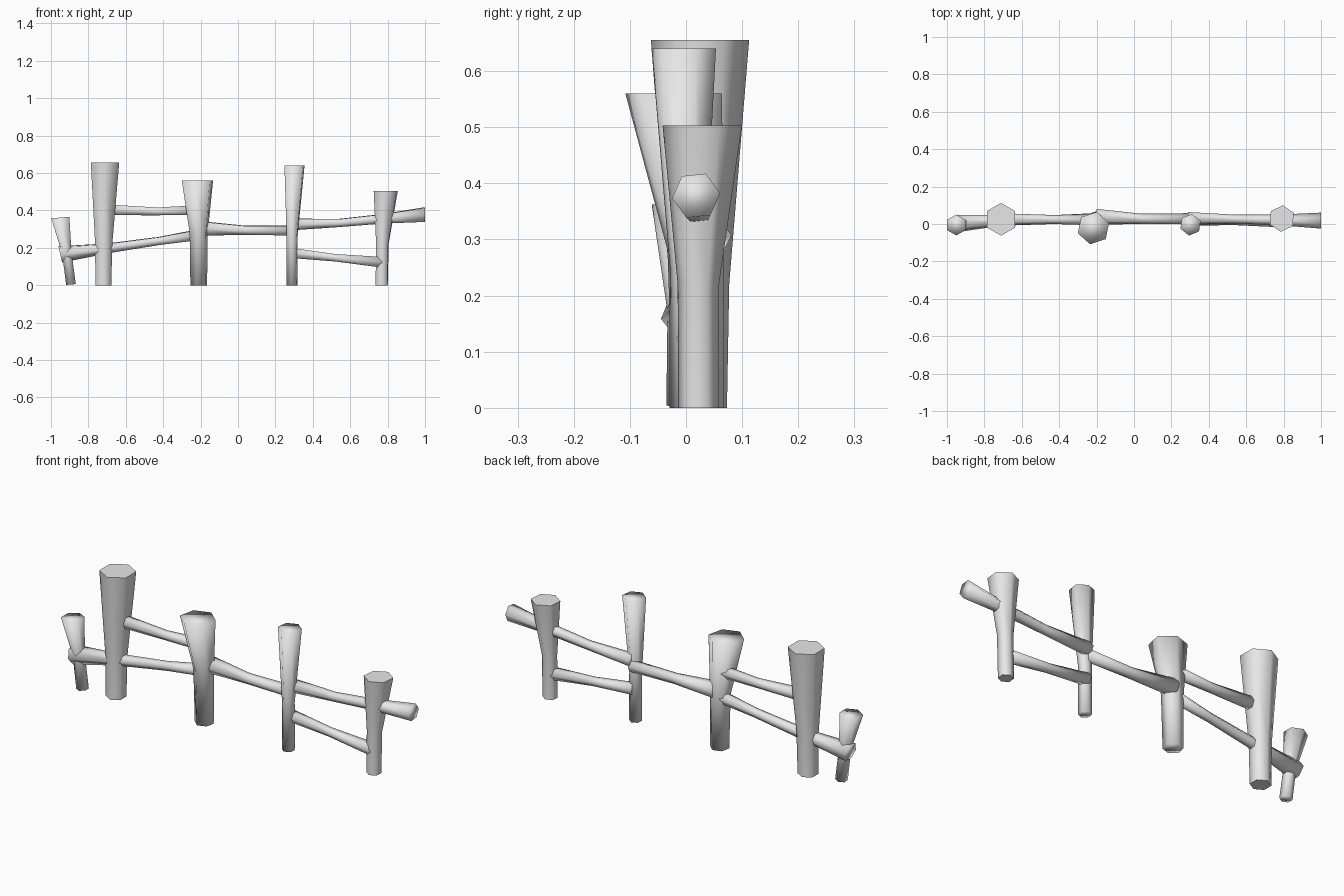
import bpy
import bmesh
from math import cos, sin, tau, radians

default = bpy.data.objects.get("Cube")
if default:
    bpy.data.objects.remove(default, do_unlink=True)

wood = bpy.data.materials.new("plain grey")
wood.use_nodes = True
GREY = (0.8, 0.8, 0.8, 1)
wood.diffuse_color = GREY
wood.node_tree.nodes["Principled BSDF"].inputs["Base Color"].default_value = GREY

SIDES = 6


def log(name, stations, upright, turn=0, lean=0, flat_ends=False):
    """Six-sided log lofted through (x, y, z, radius) stations."""
    bm = bmesh.new()
    rings = []
    for x, y, z, r in stations:
        ring = []
        for i in range(SIDES):
            a = tau * i / SIDES + radians(turn)
            # v runs along y, so a vertex points to the front and the back
            v, u = r * cos(a), r * sin(a)
            if upright:
                co = (x + u, y + v, z + lean * u)
            else:
                co = (x + lean * u, y + v, z + u)
            ring.append(bm.verts.new(co))
        rings.append(ring)
    for low, high in zip(rings, rings[1:]):
        for i in range(SIDES):
            j = (i + 1) % SIDES
            bm.faces.new((low[i], low[j], high[j], high[i])).smooth = True
    for ring in (rings[0], rings[-1]):
        bm.faces.new(ring).smooth = not flat_ends
        if flat_ends:
            for i in range(SIDES):
                bm.edges.get((ring[i], ring[(i + 1) % SIDES])).smooth = False
    bmesh.ops.recalc_face_normals(bm, faces=bm.faces)
    mesh = bpy.data.meshes.new(name)
    bm.to_mesh(mesh)
    bm.free()
    mesh.materials.append(wood)
    obj = bpy.data.objects.new(name, mesh)
    bpy.context.collection.objects.link(obj)


# Upright posts, straight below and flaring towards the top
log("short_end_post", [(-.893, -.005, .004, .03), (-.915, -.004, .17, .029),
                       (-.95, -.005, .362, .056)], True, lean=.08)
log("tall_post", [(-.72, .024, 0, .049), (-.718, .024, .22, .053),
                  (-.711, .025, .655, .0875)], True, flat_ends=True)
log("leaning_post", [(-.21, .022, 0, .047), (-.21, .017, .28, .051),
                     (-.217, -.022, .56, .088)], True, turn=12)
log("slim_post", [(.289, .002, 0, .032), (.289, .002, .25, .031),
                  (.302, -.004, .64, .058)], True, turn=8)
log("right_post", [(.768, .022, 0, .036), (.772, .022, .22, .037),
                   (.79, .029, .503, .071)], True, turn=5, flat_ends=True)

# Rails, thinner in the middle and buried in the posts
log("low_left_rail", [(-.95, .002, .165, .047), (-.7, .02, .197, .028),
                      (-.42, .025, .237, .023), (-.2, .028, .272, .031)],
    False, turn=8, lean=-.22)
log("high_left_rail", [(-.7, .024, .403, .033), (-.43, .024, .395, .024),
                       (-.2, .024, .402, .031)], False)
log("middle_rail", [(-.2, .038, .304, .043), (.04, .028, .294, .027),
                    (.295, .028, .293, .03)], False, turn=5)
log("high_right_rail", [(.29, .03, .325, .034), (.54, .026, .333, .024),
                        (.77, .022, .355, .028), (1, .018, .378, .043)],
    False, turn=6)
log("low_right_rail", [(.29, .02, .172, .031), (.52, .018, .147, .023),
                       (.77, .016, .123, .033)], False)
